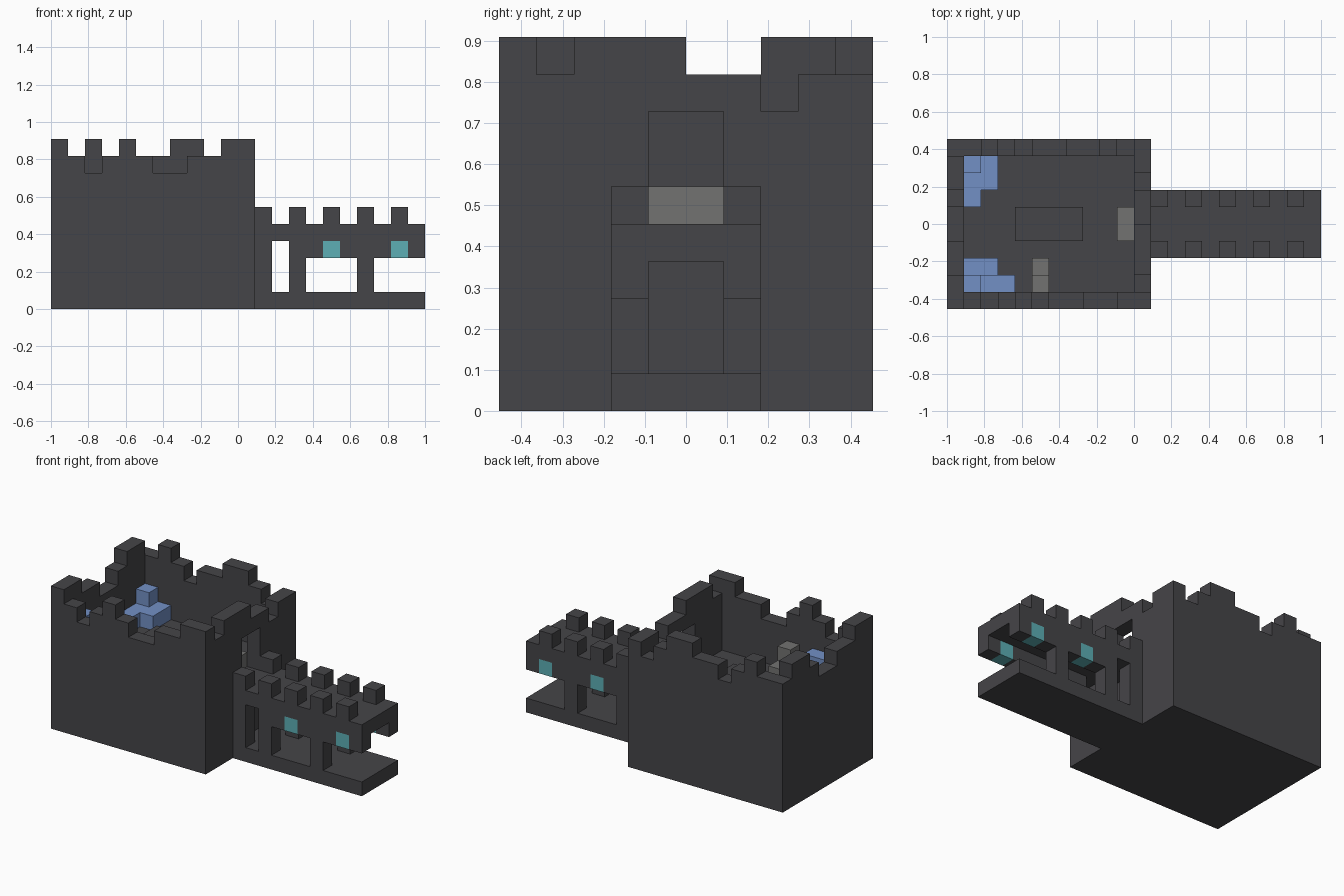
import bpy, bmesh
from mathutils import Vector

cube = bpy.data.objects.get("Cube")
if cube:
    bpy.data.objects.remove(cube, do_unlink=True)

U = 1 / 11                      # edge of one building block
ORIGIN = Vector((-11, -5, 0))   # corner of the block grid


def material(name, rgb):
    m = bpy.data.materials.new(name)
    m.use_nodes = True
    m.diffuse_color = (*rgb, 1)
    bsdf = m.node_tree.nodes["Principled BSDF"]
    bsdf.inputs["Base Color"].default_value = (*rgb, 1)
    bsdf.inputs["Roughness"].default_value = 0.9
    return m


STONE = material("dark stone", (0.06, 0.059, 0.065))
GRAY = material("gray stone", (0.17, 0.17, 0.165))
BLUE = material("blue", (0.17, 0.28, 0.56))
TEAL = material("teal", (0.11, 0.43, 0.46))


def extrude(name, points, direction, mat):
    """Extrude a planar outline, given in block units."""
    bm = bmesh.new()
    face = bm.faces.new([bm.verts.new((Vector(p) + ORIGIN) * U) for p in points])
    result = bmesh.ops.extrude_face_region(bm, geom=[face], use_keep_orig=True)
    moved = [g for g in result["geom"] if isinstance(g, bmesh.types.BMVert)]
    bmesh.ops.translate(bm, verts=moved, vec=Vector(direction) * U)
    bmesh.ops.recalc_face_normals(bm, faces=bm.faces)
    mesh = bpy.data.meshes.new(name)
    bm.to_mesh(mesh)
    bm.free()
    mesh.materials.append(mat)
    obj = bpy.data.objects.new(name, mesh)
    bpy.context.collection.objects.link(obj)
    return obj


def box(name, x, y, z, mat):
    pts = [(x[0], y[0], z[0]), (x[1], y[0], z[0]), (x[1], y[1], z[0]), (x[0], y[1], z[0])]
    return extrude(name, pts, (0, 0, z[1] - z[0]), mat)


def wall(name, axis, start, side, tops, bottoms):
    """One-block-thick wall with stepped top and bottom edges."""
    upper, lower = [], []
    for k, (t, b) in enumerate(zip(tops, bottoms)):
        upper += [(start + k, t), (start + k + 1, t)]
        lower += [(start + k, b), (start + k + 1, b)]
    outline = []
    for p in upper + lower[::-1]:
        if outline and outline[-1] == p:
            continue
        # merge straight runs
        if len(outline) > 1 and outline[-1][1] == outline[-2][1] == p[1]:
            outline.pop()
        outline.append(p)
    if axis == "x":
        return extrude(name, [(s, side, z) for s, z in outline], (0, 1, 0), STONE)
    return extrude(name, [(side, s, z) for s, z in outline], (1, 0, 0), STONE)


# Keep: solid base with stepped battlement walls
FLOOR = 5
box("keep_base", (0, 12), (0, 10), (0, FLOOR), STONE)
wall("keep_front_wall", "x", 0, 0, [10, 9, 8, 9, 10, 9, 8, 8, 9, 9, 10, 10], [FLOOR] * 12)
wall("keep_back_wall", "x", 0, 9, [9, 9, 10, 9, 8, 9, 9, 10, 10, 9, 8, 9], [FLOOR] * 12)
wall("keep_right_wall", "y", 1, 0, [10, 9, 9, 8, 8, 9, 10, 10], [FLOOR] * 8)
# Doorway is cut out of the bottom edge of this wall
wall("keep_left_wall", "y", 1, 11, [9, 10, 10, 10, 9, 9, 8, 9],
     [FLOOR] * 3 + [8, 8] + [FLOOR] * 3)

# Keep interior
box("floor_platform", (4, 8), (4, 6), (FLOOR, 6), STONE)
box("door_step", (10, 11), (4, 6), (FLOOR, 6), GRAY)
box("stair_upper", (5, 6), (1, 2), (FLOOR, 7), GRAY)
box("stair_lower", (5, 6), (2, 3), (FLOOR, 6), GRAY)

# Blue piles in the two corners
box("back_pile_base", (1, 3), (7, 9), (FLOOR, 6), BLUE)
box("back_pile_side", (1, 2), (6, 7), (FLOOR, 6), BLUE)
box("back_pile_top", (1, 2), (8, 9), (6, 7), BLUE)
box("front_pile_row", (1, 4), (1, 2), (FLOOR, 7), BLUE)
box("front_pile_low", (1, 3), (2, 3), (FLOOR, 6), BLUE)
box("front_pile_top", (1, 2), (1, 2), (7, 8), BLUE)

# Gallery: floor, roof, two pierced side walls with merlons and windows
box("gallery_floor", (12, 22), (3, 7), (0, 1), STONE)
box("gallery_roof", (12, 22), (4, 6), (4, 5), STONE)
for label, y in (("front", 3), ("back", 6)):
    wall("gallery_" + label + "_wall", "x", 12, y, [6, 5] * 5,
         [1, 4, 1, 3, 4, 3, 1, 3, 4, 3])
    for n, x in enumerate((16, 20)):
        box(f"{label}_window_{n + 1}", (x, x + 1), (y, y + 1), (3, 4), TEAL)
